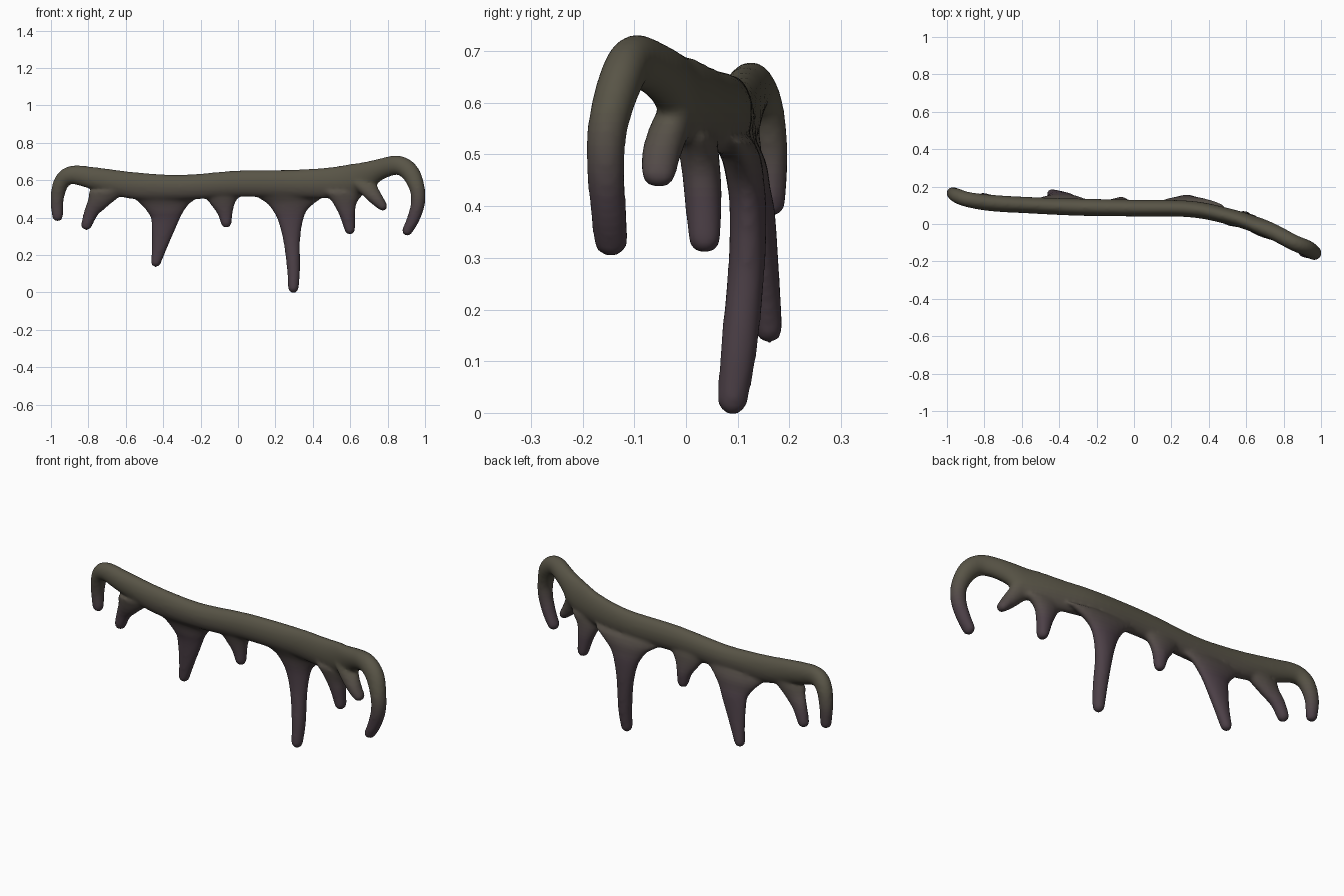
import bpy, bmesh, math
from mathutils import Vector

if "Cube" in bpy.data.objects:
    bpy.data.objects.remove(bpy.data.objects["Cube"])

SIDES, STEPS = 20, 6


def spline(p0, p1, p2, p3, t):
    # Catmull-Rom through every component (position and both radii)
    return [0.5 * (2 * b + (c - a) * t + (2 * a - 5 * b + 4 * c - d) * t * t
                   + (3 * b - a - 3 * c + d) * t ** 3)
            for a, b, c, d in zip(p0, p1, p2, p3)]


def add_tube(bm, pts, round_start=True):
    """Sweep an ellipse; each point is x, y, z, radius in xz plane, radius in y."""
    ext = [pts[0]] + pts + [pts[-1]]
    path = []
    for i in range(len(pts) - 1):
        path += [spline(*ext[i:i + 4], k / STEPS) for k in range(STEPS)]
    path.append(list(pts[-1]))
    pos = [Vector(p[:3]) for p in path]
    tans = [(pos[min(i + 1, len(pos) - 1)] - pos[max(i - 1, 0)]).normalized()
            for i in range(len(pos))]
    if not round_start:  # drips: level sections at the root, square to the path at the tip
        down, n = Vector((0, 0, -1)), len(tans) - 1
        tans = [down.lerp(t, i / n).normalized() for i, t in enumerate(tans)]
    secs = [(c, t, p[3], p[4]) for c, t, p in zip(pos, tans, path)]

    def dome(sec, sign):
        c, t, a, b = sec
        return [(c + t * sign * a * math.sin(q), t, a * math.cos(q), b * math.cos(q))
                for q in (0.4, 0.8, 1.15, 1.45)]

    start = dome(secs[0], -1)[::-1] if round_start else []
    secs = start + secs + dome(secs[-1], 1)
    rings = []
    for c, t, a, b in secs:
        u = t.cross(Vector((0, 1, 0))).normalized()
        v = t.cross(u)
        rings.append([bm.verts.new(c + u * a * math.cos(w) + v * b * math.sin(w))
                      for w in (2 * math.pi * k / SIDES for k in range(SIDES))])
    for r, s in zip(rings, rings[1:]):
        for k in range(SIDES):
            n = (k + 1) % SIDES
            bm.faces.new((r[k], r[n], s[n], s[k]))
    bm.faces.new(rings[0][::-1])
    bm.faces.new(rings[-1])


# Main strand, hooked down at both ends
strand = [
    (-.965, .165, .408, .030, .028), (-.967, .165, .50, .036, .033),
    (-.943, .15, .59, .043, .039), (-.885, .13, .628, .050, .041),
    (-.76, .112, .608, .061, .044), (-.55, .10, .570, .073, .044),
    (-.30, .09, .561, .068, .046), (0, .085, .581, .071, .045),
    (.30, .08, .580, .077, .044), (.50, .042, .586, .084, .043),
    (.64, 0, .606, .087, .043), (.75, -.045, .655, .058, .043),
    (.855, -.10, .680, .052, .043), (.922, -.128, .638, .050, .043),
    (.959, -.152, .55, .041, .039), (.961, -.155, .47, .038, .037),
    (.936, -.15, .39, .034, .035), (.905, -.145, .330, .028, .034)]

# Hanging drips, each flaring out into the strand
drips = [
    [(-.70, .105, .54, .10, .038), (-.742, .115, .485, .062, .034),
     (-.783, .13, .43, .040, .031), (-.81, .138, .362, .030, .030)],
    [(-.39, .095, .53, .21, .040), (-.39, .12, .48, .142, .036),
     (-.388, .13, .43, .098, .034), (-.392, .14, .38, .074, .033),
     (-.418, .152, .25, .043, .030), (-.439, .160, .162, .028, .028)],
    [(-.088, .095, .535, .115, .038), (-.082, .105, .485, .074, .034),
     (-.07, .113, .43, .044, .032), (-.063, .115, .374, .030, .028)],
    [(.28, .09, .53, .22, .040), (.28, .108, .49, .150, .038),
     (.278, .115, .45, .103, .036), (.281, .12, .39, .070, .036),
     (.287, .117, .28, .046, .036), (.297, .103, .13, .036, .036),
     (.296, .09, .024, .029, .030)],
    [(.57, .02, .535, .11, .040), (.572, .028, .48, .066, .038),
     (.584, .033, .42, .044, .037), (.598, .036, .337, .029, .032)],
    [(.665, -.01, .59, .070, .042), (.70, -.033, .545, .052, .040),
     (.742, -.049, .495, .037, .038), (.773, -.053, .461, .026, .034)]]

bm = bmesh.new()
add_tube(bm, strand)
for d in drips:
    add_tube(bm, d, round_start=False)
bmesh.ops.recalc_face_normals(bm, faces=bm.faces)
mesh = bpy.data.meshes.new("dripping_strand")
bm.to_mesh(mesh)
bm.free()
obj = bpy.data.objects.new("dripping_strand", mesh)
bpy.context.collection.objects.link(obj)

# Fuse everything into one soft skin
rem = obj.modifiers.new("fuse", 'REMESH')
rem.mode, rem.voxel_size = 'VOXEL', 0.009
sm = obj.modifiers.new("soften", 'SMOOTH')
sm.factor, sm.iterations = 0.5, 10
dg = bpy.context.evaluated_depsgraph_get()
skin = bpy.data.meshes.new_from_object(obj.evaluated_get(dg))
obj.modifiers.clear()
obj.data = skin
skin.name = "dripping_strand"

# Olive on top fading to purple on the drips
olive, purple = Vector((.098, .089, .062)), Vector((.073, .051, .063))
BANDS = 10
skin.materials.clear()
for i in range(BANDS):
    m = bpy.data.materials.new(f"olive_to_purple_{i}")
    m.diffuse_color = (*olive.lerp(purple, i / (BANDS - 1)), 1)
    m.use_nodes = True
    m.node_tree.nodes["Principled BSDF"].inputs["Base Color"].default_value = m.diffuse_color
    skin.materials.append(m)
for p in skin.polygons:
    f = (.60 - p.center.z) / .20
    p.material_index = max(0, min(BANDS - 1, int(f * BANDS)))
    p.use_smooth = True
